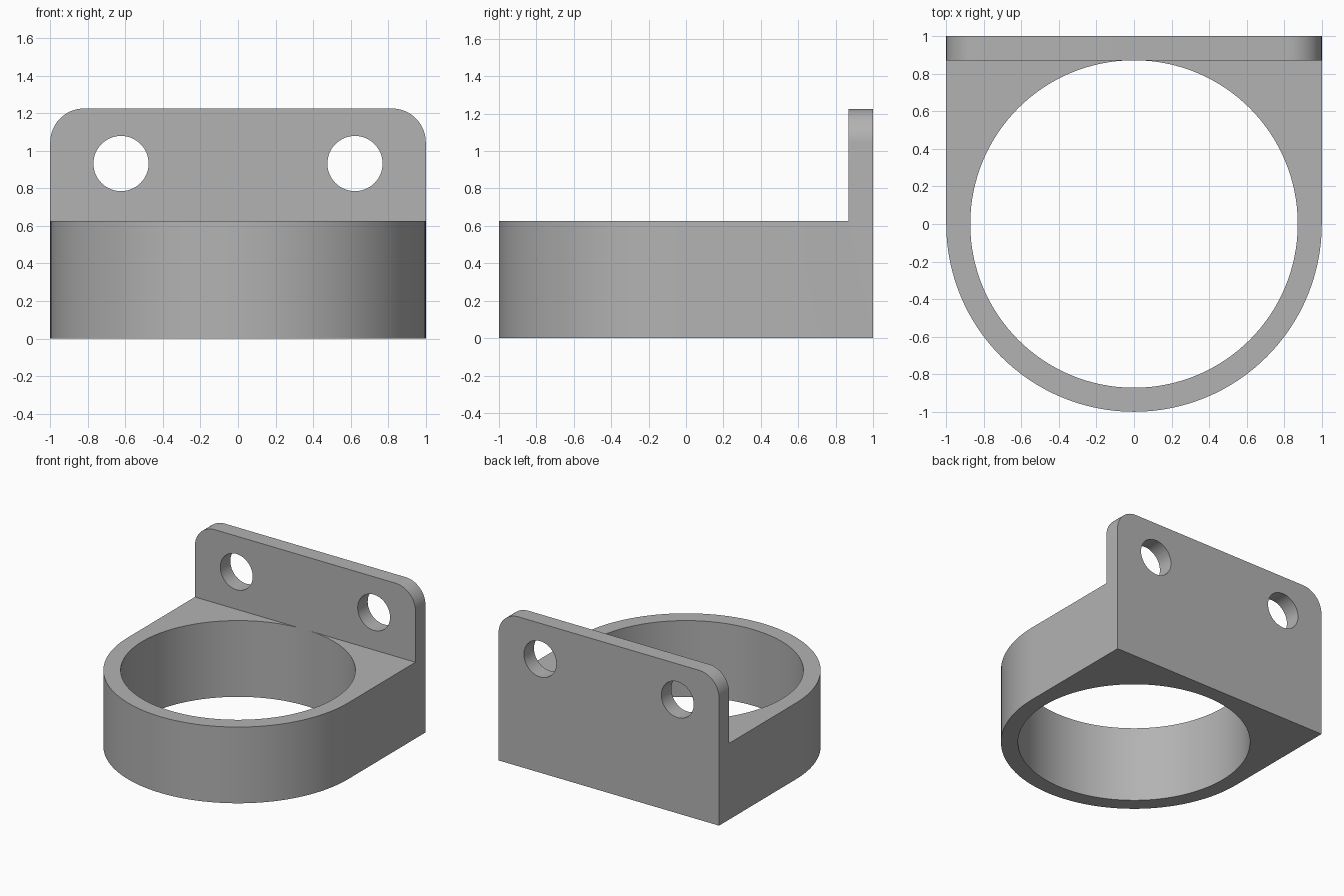
import bpy
import bmesh
from math import sin, cos, pi, radians
from mathutils import Matrix

cube = bpy.data.objects.get("Cube")
if cube:
    bpy.data.objects.remove(cube, do_unlink=True)

BASE_H, TOP_H = 0.625, 1.225
BORE_R, PLATE_Y = 0.872, 0.87
CORNER_R = 0.18
HOLE_X, HOLE_Z, HOLE_R = 0.623, 0.932, 0.147

grey = bpy.data.materials.new("plain grey")
grey.use_nodes = True
colour = (0.45, 0.45, 0.45, 1)
grey.diffuse_color = colour
grey.node_tree.nodes["Principled BSDF"].inputs["Base Color"].default_value = colour


def arc(cx, cy, r, start, end, steps):
    angles = [radians(start + (end - start) * i / steps) for i in range(steps + 1)]
    return [(cx + r * cos(a), cy + r * sin(a)) for a in angles]


def prism(name, outline, depth, matrix=Matrix()):
    """Extrude a flat outline along its local z, then place it."""
    bm = bmesh.new()
    face = bm.faces.new([bm.verts.new((x, y, 0)) for x, y in outline])
    new = bmesh.ops.extrude_face_region(bm, geom=[face])["geom"]
    bmesh.ops.translate(bm, vec=(0, 0, depth),
                        verts=[v for v in new if isinstance(v, bmesh.types.BMVert)])
    bm.transform(matrix)
    bmesh.ops.recalc_face_normals(bm, faces=bm.faces)
    mesh = bpy.data.meshes.new(name)
    bm.to_mesh(mesh)
    bm.free()
    obj = bpy.data.objects.new(name, mesh)
    bpy.context.collection.objects.link(obj)
    obj.data.materials.append(grey)
    return obj


def combine(target, tool, operation):
    """Apply a boolean and remove the tool."""
    bpy.context.view_layer.objects.active = target
    mod = target.modifiers.new("combine", "BOOLEAN")
    mod.operation, mod.solver, mod.object = operation, "EXACT", tool
    bpy.ops.object.modifier_apply(modifier=mod.name)
    bpy.data.objects.remove(tool, do_unlink=True)


# Ring body: round front, square back
body = prism("clamp_bracket", arc(0, 0, 1, 180, 360, 64) + [(1, 1), (-1, 1)], BASE_H)

# Bore through the ring
bore = prism("bore_cutter", arc(0, 0, BORE_R, 0, 360, 128)[:-1], 2,
             Matrix.Translation((0, 0, -0.5)))
combine(body, bore, "DIFFERENCE")

# Upright mounting plate with rounded top corners
upright = Matrix.Translation((0, 1, 0)) @ Matrix.Rotation(pi / 2, 4, "X")
cx, cz = 1 - CORNER_R, TOP_H - CORNER_R
outline = ([(-1, BASE_H), (1, BASE_H)] + arc(cx, cz, CORNER_R, 0, 90, 16)
           + arc(-cx, cz, CORNER_R, 90, 180, 16))
plate = prism("mounting_plate", outline, 1 - PLATE_Y, upright)

# Two screw holes
for side in (-1, 1):
    hole = prism("hole_cutter", arc(side * HOLE_X, HOLE_Z, HOLE_R, 0, 360, 48)[:-1], 1,
                 Matrix.Translation((0, 0.4, 0)) @ upright)
    combine(plate, hole, "DIFFERENCE")

combine(body, plate, "UNION")

# Merge coplanar faces, then smooth the curved walls only
bm = bmesh.new()
bm.from_mesh(body.data)
bmesh.ops.remove_doubles(bm, verts=bm.verts, dist=0.0002)
bmesh.ops.dissolve_limit(bm, angle_limit=radians(0.5), verts=bm.verts, edges=bm.edges)
bm.to_mesh(body.data)
bm.free()
bpy.ops.object.select_all(action="DESELECT")
body.select_set(True)
bpy.context.view_layer.objects.active = body
bpy.ops.object.shade_smooth_by_angle(angle=radians(30))
